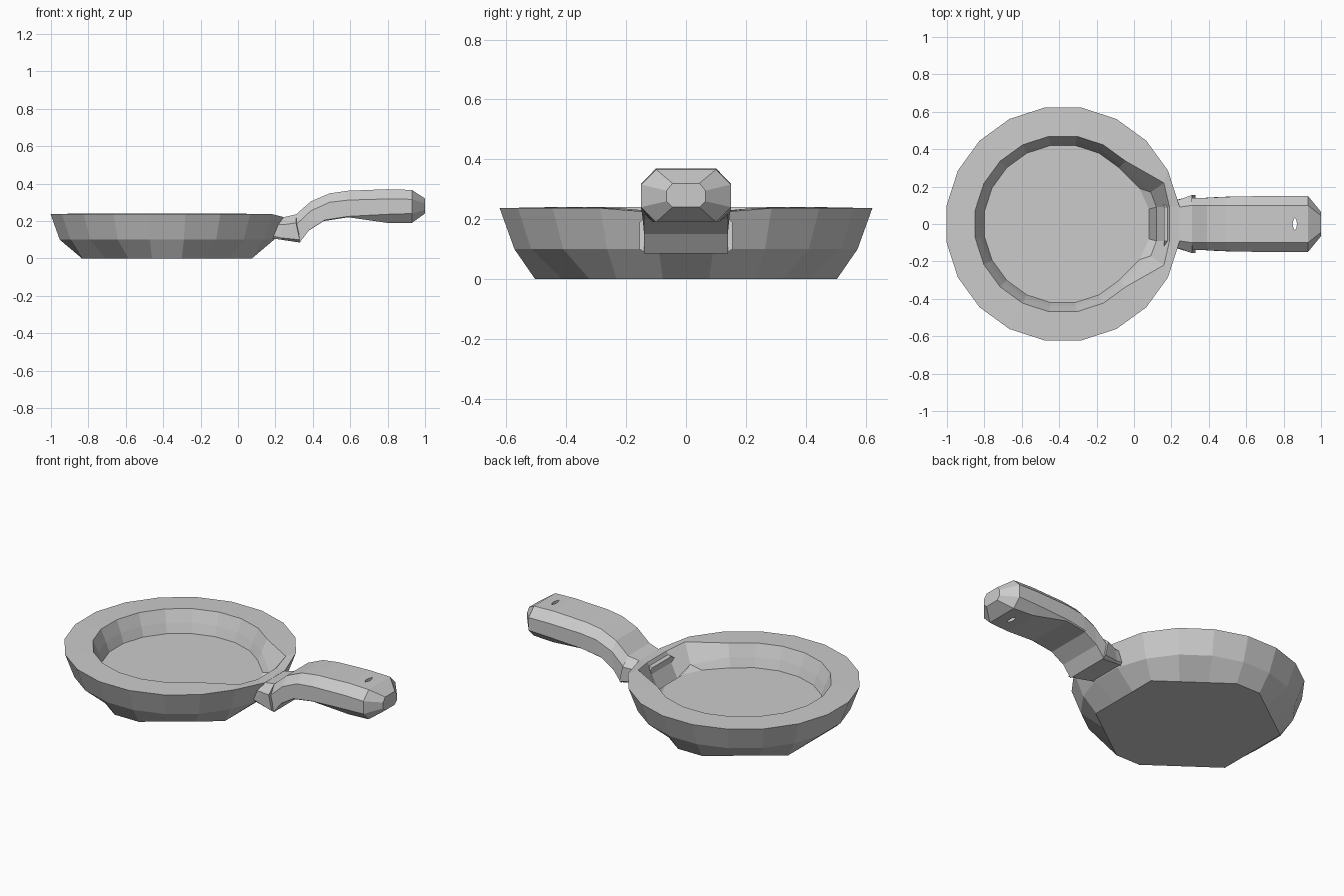
import bpy, bmesh
from math import cos, sin, radians
from mathutils import Vector

cube = bpy.data.objects.get("Cube")
if cube:
    bpy.data.objects.remove(cube, do_unlink=True)

metal = bpy.data.materials.new("plain_grey")
metal.use_nodes = True
GREY = (0.6, 0.6, 0.6, 1)
metal.diffuse_color = GREY
metal.node_tree.nodes["Principled BSDF"].inputs["Base Color"].default_value = GREY


def loft(name, rings, cap_start=True, cap_end=True):
    """Skin a list of equal-length closed rings into a flat shaded object."""
    bm = bmesh.new()
    loops = [[bm.verts.new(p) for p in ring] for ring in rings]
    for a, b in zip(loops, loops[1:]):
        for i in range(len(a)):
            j = (i + 1) % len(a)
            bm.faces.new((a[i], a[j], b[j], b[i]))
    if cap_start:
        bm.faces.new(loops[0][::-1])
    if cap_end:
        bm.faces.new(loops[-1])
    bmesh.ops.recalc_face_normals(bm, faces=bm.faces)
    mesh = bpy.data.meshes.new(name)
    bm.to_mesh(mesh)
    bm.free()
    mesh.materials.append(metal)
    obj = bpy.data.objects.new(name, mesh)
    bpy.context.collection.objects.link(obj)
    return obj


# Pan body: twenty-sided rings from the base, over the rim, down to the floor
SIDES, CX = 20, -0.38


def ring(r, z):
    angles = [radians(9 + 18 * i) for i in range(SIDES)]
    return [Vector((CX + r * cos(a), r * sin(a), z)) for a in angles]


def notch(points, near, far):
    """Move the four points beside the handle, given as (x, y, z)."""
    for i, (x, y, z), s in ((0, near, 1), (1, far, 1), (-1, near, -1), (-2, far, -1)):
        points[i] = Vector((x, s * y, z))
    return points


# Base outline keeps only a few corners, the other points lie on its edges
base = ring(0.51, 0)
corners = [1, 4, 5, 8, 11, 14, 15, 18, 21]
for a, b in zip(corners, corners[1:]):
    for i in range(a + 1, b):
        base[i % SIDES] = base[a].lerp(base[b % SIDES], (i - a) / (b - a))

rim = ring(0.63, 0.237)
rim[0].z = rim[-1].z = 0.222
body = [
    base,
    ring(0.58, 0.1),
    rim,
    notch(ring(0.475, 0.24), (0.19, 0.09, 0.225), (0.16, 0.22, 0.237)),
    notch(ring(0.445, 0.17), (0.12, 0.09, 0.08), (0.09, 0.17, 0.14)),
    notch(ring(0.425, 0.115), (0.08, 0.08, 0.115), (0.03, 0.19, 0.115)),
]
loft("pan_body", body)


# Handle parts: eight-sided sections
def section(x_top, x_low, top, shoulder, low, bottom, half, top_half, low_half):
    side = [(x_top, top_half, top), (x_top, half, shoulder),
            (x_low, half, low), (x_low, low_half, bottom)]
    return [Vector(p) for p in side] + [Vector((x, -y, z)) for x, y, z in side[::-1]]


loft("handle_collar", [
    section(0.16, 0.16, 0.20, 0.18, 0.125, 0.11, 0.12, 0.09, 0.11),
    section(0.24, 0.23, 0.22, 0.18, 0.11, 0.10, 0.13, 0.09, 0.12),
    section(0.31, 0.33, 0.235, 0.19, 0.10, 0.085, 0.155, 0.10, 0.13),
])

handle = loft("handle", [
    section(0.31, 0.33, 0.235, 0.18, 0.095, 0.085, 0.14, 0.10, 0.14),
    section(0.39, 0.38, 0.305, 0.255, 0.155, 0.15, 0.14, 0.10, 0.14),
    section(0.49, 0.46, 0.348, 0.30, 0.205, 0.20, 0.145, 0.10, 0.14),
    section(0.59, 0.59, 0.362, 0.312, 0.225, 0.22, 0.148, 0.10, 0.14),
    section(0.80, 0.80, 0.37, 0.318, 0.236, 0.19, 0.15, 0.10, 0.11),
    section(0.93, 0.93, 0.366, 0.316, 0.24, 0.19, 0.15, 0.10, 0.10),
    section(1.00, 1.00, 0.32, 0.295, 0.26, 0.24, 0.065, 0.045, 0.045),
])

# Hanging hole cut through the handle
outline = [(0.012, 0), (0.008, 0.02), (0, 0.034), (-0.008, 0.02),
           (-0.012, 0), (-0.008, -0.02), (0, -0.034), (0.008, -0.02)]
cutter = loft("hole_cutter", [[Vector((0.86 + x, y, z)) for x, y in outline]
                              for z in (0.1, 0.5)])
cutter.hide_render = True
cutter.hide_set(True)
hole = handle.modifiers.new("hanging_hole", 'BOOLEAN')
hole.operation = 'DIFFERENCE'
hole.solver = 'EXACT'
hole.object = cutter
